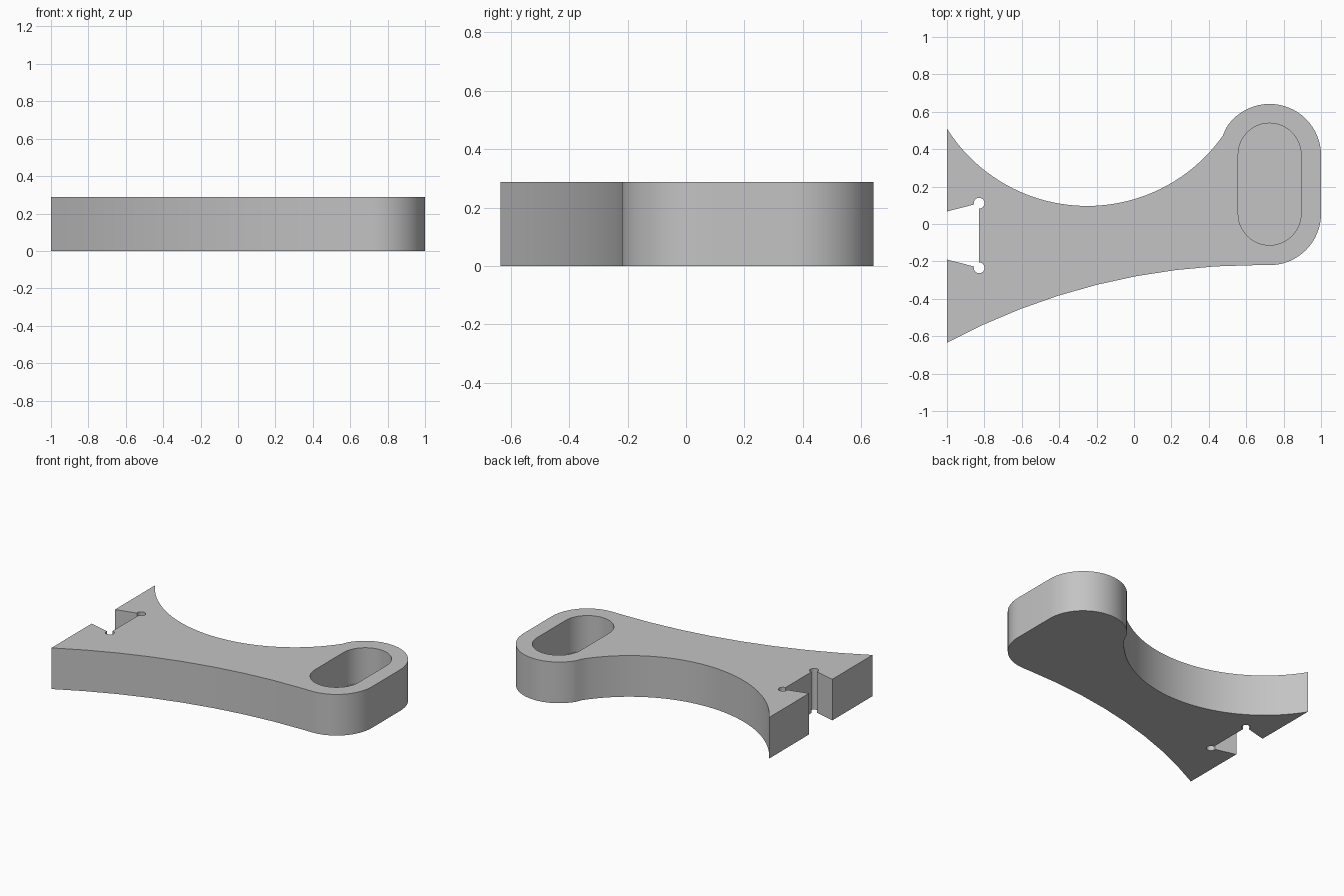
import bpy
import bmesh
from math import radians, cos, sin, atan2, asin, degrees
from mathutils import Vector

cube = bpy.data.objects.get("Cube")
if cube:
    bpy.data.objects.remove(cube, do_unlink=True)

THICK = 0.288
POCKET_FLOOR = 0.04
HEAD_X, HEAD_LOW, HEAD_HIGH, HEAD_R = 0.725, 0.055, 0.367, 0.275


def arc(cx, cy, r, start, end, steps):
    """Points on a circle from start to end angle in degrees."""
    angles = [radians(start + (end - start) * i / steps) for i in range(steps + 1)]
    return [Vector((cx + r * cos(a), cy + r * sin(a))) for a in angles]


def extrude_outline(name, points, bottom, top):
    bm = bmesh.new()
    verts = [bm.verts.new((p.x, p.y, bottom)) for p in points]
    base = bm.faces.new(verts)
    result = bmesh.ops.extrude_face_region(bm, geom=[base], use_keep_orig=True)
    moved = [v for v in result["geom"] if isinstance(v, bmesh.types.BMVert)]
    bmesh.ops.translate(bm, verts=moved, vec=(0, 0, top - bottom))
    bmesh.ops.recalc_face_normals(bm, faces=bm.faces)
    mesh = bpy.data.meshes.new(name)
    bm.to_mesh(mesh)
    bm.free()
    obj = bpy.data.objects.new(name, mesh)
    bpy.context.collection.objects.link(obj)
    return obj


# Lower edge: shallow arc from the wide end to the head
low_r = 3.487
low_start = 90 + degrees(asin(1.65 / low_r))
outline = arc(0.65, -0.22 - low_r, low_r, low_start, 90, 8)

# Rounded head
big_x, big_y, big_r = -0.25, 0.984, 0.8875
join = degrees(atan2(HEAD_HIGH - big_y, HEAD_X - big_x))
outline += arc(HEAD_X, HEAD_LOW, HEAD_R, -90, 0, 16)
outline += arc(HEAD_X, HEAD_HIGH, HEAD_R, 0, join + 180, 26)

# Upper edge: deep concave arc, tangent to the head
end = -180 + degrees(asin(0.474 / big_r))
outline += arc(big_x, big_y, big_r, join, end, 40)[1:]

# Dovetail notch with round corner reliefs
mouth_x, wall_x, relief = -1.0, -0.828, 0.029
outline.append(Vector((mouth_x, 0.067)))
outline += arc(wall_x, 0.111, relief, 194, -90, 20)
outline += arc(wall_x, -0.234, relief, 90, -194, 20)
outline.append(Vector((mouth_x, -0.19)))

body = extrude_outline("handle_body", outline, 0, THICK)

# Blind rounded pocket in the head
slot = arc(HEAD_X, HEAD_LOW, 0.168, -180, 0, 24)
slot += arc(HEAD_X, HEAD_HIGH + 0.004, 0.168, 0, 180, 24)
cutter = extrude_outline("pocket_cutter", slot, POCKET_FLOOR, THICK + 0.1)
cutter.hide_render = True

grey = bpy.data.materials.new("plain grey")
colour = (0.55, 0.55, 0.55, 1)
grey.use_nodes = True
grey.diffuse_color = colour
grey.node_tree.nodes["Principled BSDF"].inputs["Base Color"].default_value = colour
for obj in (body, cutter):
    obj.data.materials.append(grey)

bpy.ops.object.select_all(action="DESELECT")
body.select_set(True)
bpy.context.view_layer.objects.active = body
cut = body.modifiers.new("pocket", "BOOLEAN")
cut.operation = "DIFFERENCE"
cut.solver = "EXACT"
cut.object = cutter
bpy.ops.object.modifier_apply(modifier=cut.name)
bpy.data.objects.remove(cutter, do_unlink=True)
bpy.ops.object.shade_smooth_by_angle(angle=radians(30))
